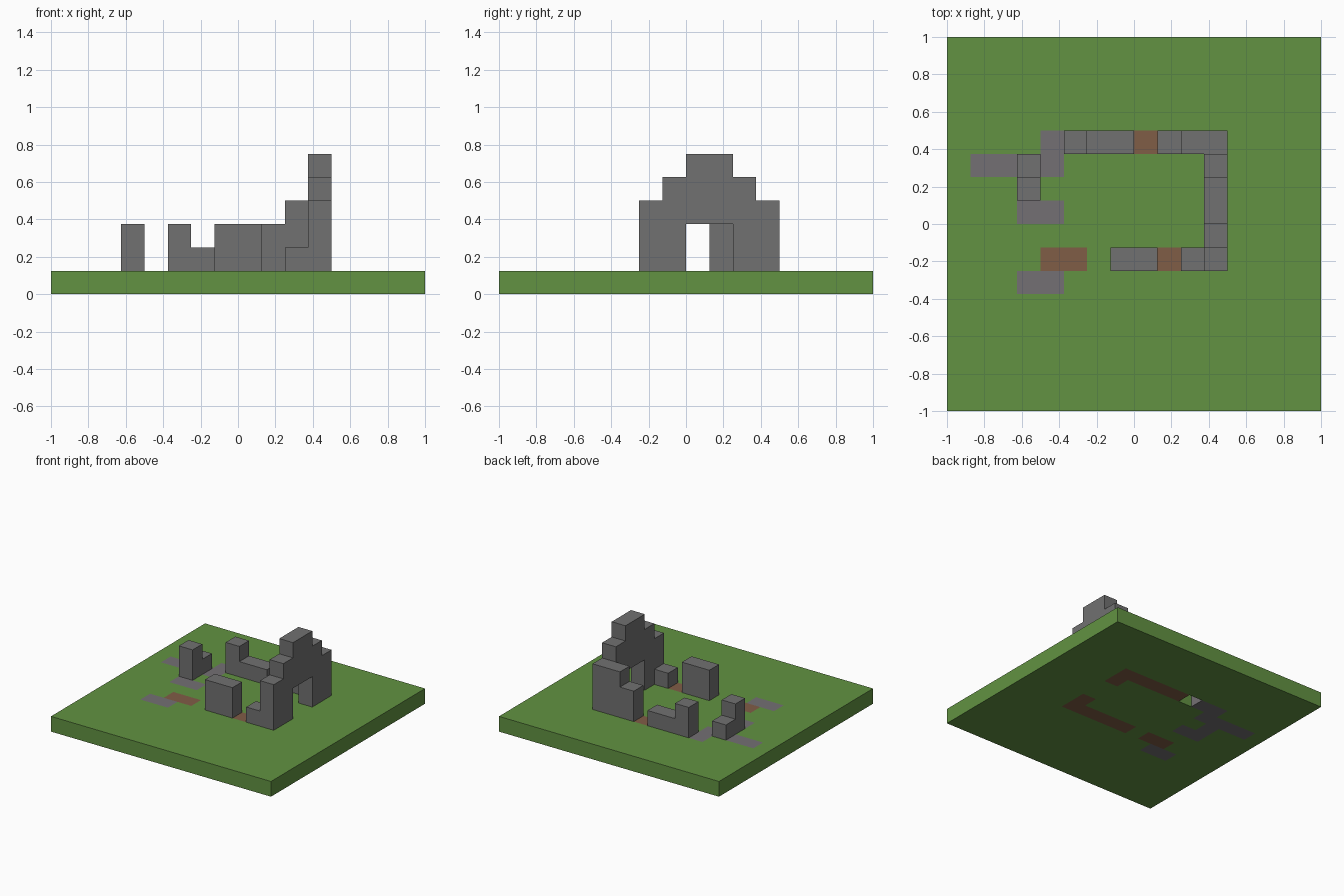
import bpy
import bmesh
from math import floor
from mathutils import Vector

U = 0.125  # one block

cube = bpy.data.objects.get("Cube")
if cube:
    bpy.data.objects.remove(cube, do_unlink=True)


def material(name, color):
    mat = bpy.data.materials.new(name)
    mat.use_nodes = True
    mat.diffuse_color = (*color, 1)
    bsdf = next(n for n in mat.node_tree.nodes if n.type == "BSDF_PRINCIPLED")
    bsdf.inputs["Base Color"].default_value = (*color, 1)
    bsdf.inputs["Roughness"].default_value = 0.9
    return mat


GRASS = material("grass_green", (0.122, 0.288, 0.054))
STONE = material("stone_grey", (0.165, 0.165, 0.165))
GRAVEL = material("gravel_grey", (0.175, 0.162, 0.174))
DIRT = material("dirt_brown", (0.216, 0.109, 0.061))


def add_object(name, bm, mats):
    mesh = bpy.data.meshes.new(name)
    bm.to_mesh(mesh)
    bm.free()
    for mat in mats:
        mesh.materials.append(mat)
    obj = bpy.data.objects.new(name, mesh)
    bpy.context.collection.objects.link(obj)
    return obj


def stepped_wall(name, axis, start, cross, tops, bottoms=None):
    """One-block-thick wall along an axis, with a top and bottom level per block."""
    bottoms = bottoms or [1] * len(tops)
    upper, lower = [], []
    for k, (top, bottom) in enumerate(zip(tops, bottoms)):
        upper += [(start + k, top), (start + k + 1, top)]
        lower += [(start + k, bottom), (start + k + 1, bottom)]
    outline = list(dict.fromkeys(upper + lower[::-1]))

    def place(a, z):
        return Vector((a, cross, z) if axis == "x" else (cross, a, z)) * U

    bm = bmesh.new()
    face = bm.faces.new([bm.verts.new(place(a, z)) for a, z in outline])
    side = bmesh.ops.extrude_face_region(bm, geom=[face])["geom"]
    push = Vector((0, U, 0) if axis == "x" else (U, 0, 0))
    bmesh.ops.translate(bm, vec=push, verts=[v for v in side if isinstance(v, bmesh.types.BMVert)])
    bmesh.ops.dissolve_limit(bm, angle_limit=0.01, verts=bm.verts[:], edges=bm.edges[:])
    bmesh.ops.recalc_face_normals(bm, faces=bm.faces[:])
    return add_object(name, bm, [STONE])


# Ground: a slab of blocks; rectangles are first and last column, first and last row
dirt_areas = [(-1, 3, 3, 3), (3, 3, 2, 2), (3, 3, -1, -1), (-1, 3, -2, -2), (-4, -3, -2, -2)]
gravel_areas = [(-4, -3, 3, 3), (-4, -4, 2, 2), (-7, -5, 2, 2), (-5, -5, 1, 1),
                (-5, -4, 0, 0), (-5, -4, -3, -3)]
missing_block = [(-2, -2, 3, 3)]


def inside(areas, i, j):
    return any(a <= i <= b and c <= j <= d for a, b, c, d in areas)


bm = bmesh.new()
bmesh.ops.create_grid(bm, x_segments=16, y_segments=16, size=1)
bmesh.ops.translate(bm, vec=(0, 0, U), verts=bm.verts[:])
gaps = []
for f in bm.faces:
    c = f.calc_center_median()
    cell = floor(c.x / U), floor(c.y / U)
    f.material_index = 2 if inside(dirt_areas, *cell) else int(inside(gravel_areas, *cell))
    if inside(missing_block, *cell):
        gaps.append(f)
bmesh.ops.delete(bm, geom=gaps, context="FACES_ONLY")
ground = add_object("ground", bm, [GRASS, GRAVEL, DIRT])
slab = ground.modifiers.new("thickness", "SOLIDIFY")
slab.thickness = U
slab.offset = -1

# Ruined walls
stepped_wall("gable_wall", "y", -1, 3, [5, 6, 6, 5], [1, 3, 3, 1])
stepped_wall("back_wall_corner", "x", 1, 3, [3, 4, 4])
stepped_wall("back_wall_low", "x", -3, 3, [3, 2, 2])
stepped_wall("front_wall_corner", "x", 2, -2, [2, 4])
stepped_wall("front_wall_block", "x", -1, -2, [3, 3])
stepped_wall("far_wall_stub", "y", 1, -5, [3, 2])
